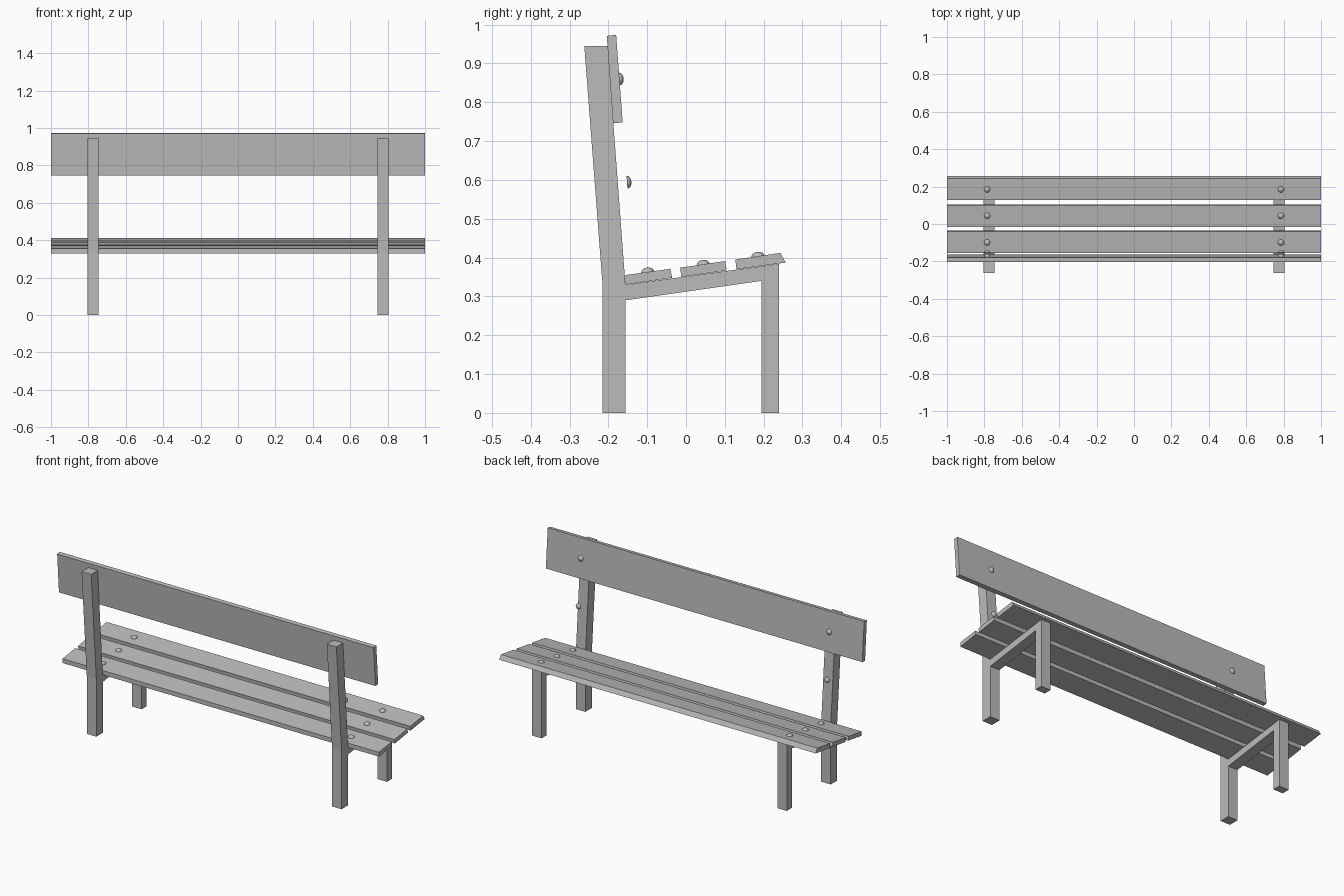
import bpy, bmesh, math
from mathutils import Vector, Matrix

cube = bpy.data.objects.get("Cube")
if cube:
    bpy.data.objects.remove(cube, do_unlink=True)

grey = bpy.data.materials.new("bench grey")
grey.use_nodes = True
colour = (0.5, 0.5, 0.5, 1)
grey.diffuse_color = colour
grey.node_tree.nodes["Principled BSDF"].inputs["Base Color"].default_value = colour


def finish(name, bm):
    bmesh.ops.recalc_face_normals(bm, faces=bm.faces)
    mesh = bpy.data.meshes.new(name)
    bm.to_mesh(mesh)
    bm.free()
    mesh.materials.append(grey)
    obj = bpy.data.objects.new(name, mesh)
    bpy.context.collection.objects.link(obj)
    return obj


def extrude_profile(name, profile, x0, x1):
    """Extrude a side (y, z) profile along x."""
    bm = bmesh.new()
    face = bm.faces.new([bm.verts.new((x0, y, z)) for y, z in profile])
    geom = bmesh.ops.extrude_face_region(bm, geom=[face])["geom"]
    moved = [v for v in geom if isinstance(v, bmesh.types.BMVert)]
    bmesh.ops.translate(bm, vec=(x1 - x0, 0, 0), verts=moved)
    return finish(name, bm)


def bolt(name, x, y, z, normal):
    """Domed bolt head: a flattened half sphere facing along the normal."""
    bm = bmesh.new()
    bmesh.ops.create_uvsphere(bm, u_segments=16, v_segments=8, radius=0.0165)
    bmesh.ops.bisect_plane(bm, geom=bm.verts[:] + bm.edges[:] + bm.faces[:],
                           plane_co=(0, 0, 0), plane_no=(0, 0, 1), clear_inner=True)
    bmesh.ops.holes_fill(bm, edges=[e for e in bm.edges if e.is_boundary])
    turn = Vector((0, 0, 1)).rotation_difference(Vector(normal)).to_matrix().to_4x4()
    bm.transform(Matrix.Translation((x, y, z)) @ turn @ Matrix.Diagonal((1, 1, 0.7, 1)))
    obj = finish(name, bm)
    bpy.ops.object.select_all(action='DESELECT')
    obj.select_set(True)
    bpy.context.view_layer.objects.active = obj
    bpy.ops.object.shade_smooth_by_angle(angle=math.radians(40))


# Side frames: back post, seat rail and front leg in one bent profile
frame = [(-0.215, 0), (-0.156, 0), (-0.156, 0.29), (0.195, 0.34), (0.195, 0),
         (0.24, 0), (0.24, 0.384), (-0.156, 0.33), (-0.202, 0.945),
         (-0.262, 0.945), (-0.215, 0.33)]
extrude_profile("left_frame", frame, 0.745, 0.805)
extrude_profile("right_frame", frame, -0.805, -0.745)

# Seat slats and backrest board
slats = {
    "rear_seat_slat": [(-0.156, 0.33), (-0.036, 0.348), (-0.04, 0.371), (-0.156, 0.355)],
    "middle_seat_slat": [(-0.012, 0.35), (0.105, 0.367), (0.101, 0.391), (-0.015, 0.374)],
    "front_seat_slat": [(0.13, 0.37), (0.257, 0.387), (0.243, 0.412), (0.127, 0.395)],
    "backrest_board": [(-0.188, 0.746), (-0.163, 0.748), (-0.18, 0.974), (-0.204, 0.971)],
}
for name, profile in slats.items():
    extrude_profile(name, profile, -1, 1)

# Bolt heads on the seat, the board and the posts
up = (0, -0.142, 0.99)
forward = (0, 0.997, 0.075)
bolts = [("rear_seat_bolt", -0.099, 0.363, up),
         ("middle_seat_bolt", 0.044, 0.3825, up),
         ("front_seat_bolt", 0.185, 0.4035, up),
         ("backrest_bolt", -0.172, 0.86, forward),
         ("post_bolt", -0.152, 0.594, forward)]
for side, x in (("left", 0.785), ("right", -0.785)):
    for name, y, z, normal in bolts:
        bolt(side + "_" + name, x, y, z, normal)
